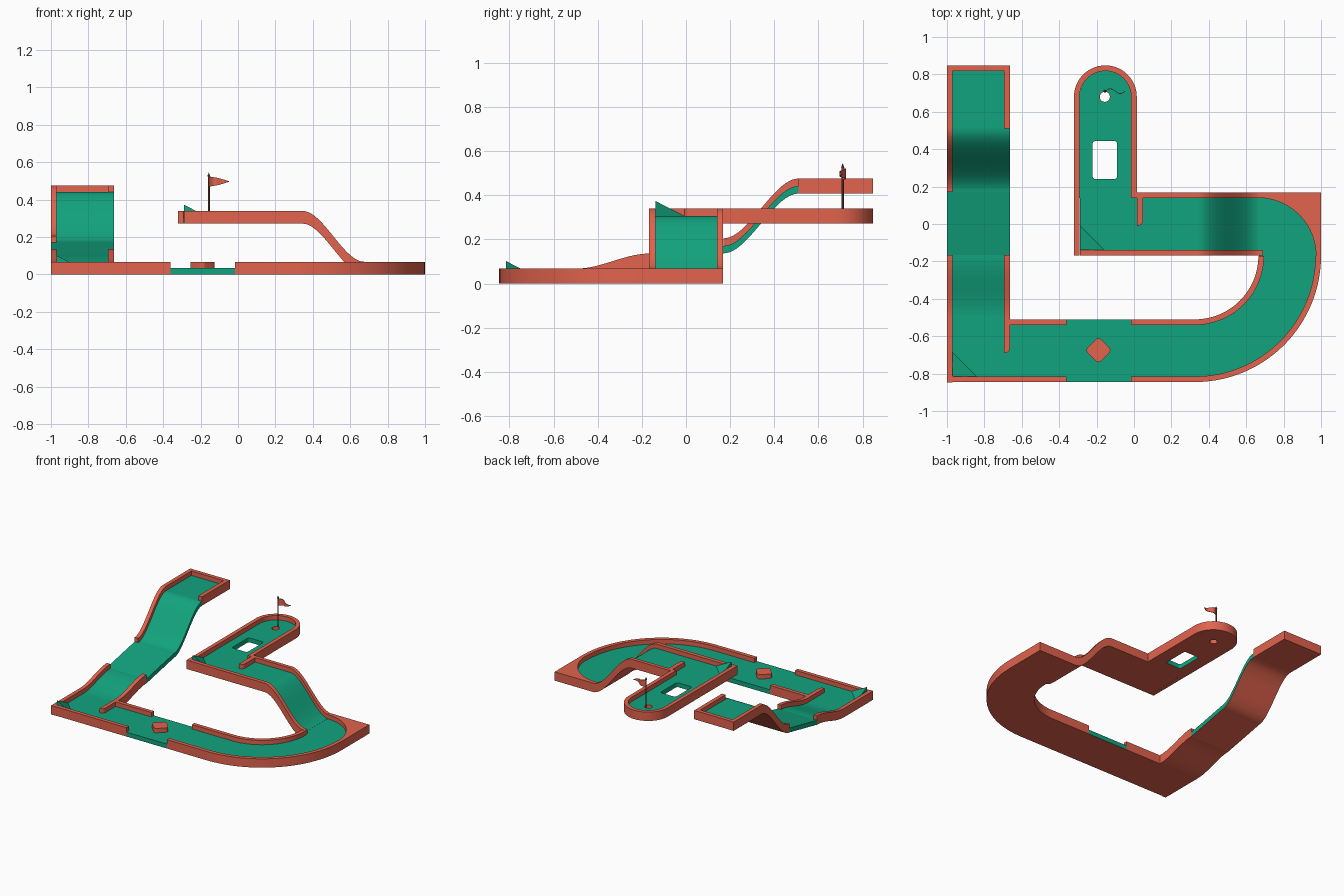
import bpy, bmesh
from math import pi, sin, cos, sqrt, radians

if "Cube" in bpy.data.objects:
    bpy.data.objects.remove(bpy.data.objects["Cube"])

def material(name, rgb):
    m = bpy.data.materials.new(name)
    m.diffuse_color = (*rgb, 1)
    m.use_nodes = True
    m.node_tree.nodes["Principled BSDF"].inputs["Base Color"].default_value = m.diffuse_color
    return m

GREEN = material("turf_green", (0.006, 0.37, 0.21))
RED = material("border_red", (0.76, 0.125, 0.075))
BROWN = material("pole_brown", (0.20, 0.07, 0.05))
FLOOR, WALL, DECK = 0.034, 0.068, 0.272   # turf height, border height, raised level


def finish(name, bm, mat):
    """Make an object; turf parts get a red underside."""
    bmesh.ops.recalc_face_normals(bm, faces=bm.faces)
    me = bpy.data.meshes.new(name)
    me.materials.append(mat)
    if mat == GREEN:
        me.materials.append(RED)
        bm.normal_update()
        for f in bm.faces:
            f.material_index = int(f.normal.z < -0.3)
    bm.to_mesh(me)
    bm.free()
    ob = bpy.data.objects.new(name, me)
    bpy.context.collection.objects.link(ob)
    bpy.ops.object.select_all(action='DESELECT')
    ob.select_set(True)
    bpy.context.view_layer.objects.active = ob
    bpy.ops.object.shade_smooth_by_angle(angle=radians(30))
    return ob


def loft(name, stations, mat):
    """Solid through stations (ax, ay, bx, by, z_low, z_high)."""
    bm = bmesh.new()
    rings = [[bm.verts.new(p) for p in ((ax, ay, lo), (bx, by, lo), (bx, by, hi), (ax, ay, hi))]
             for ax, ay, bx, by, lo, hi in stations]
    for r, s in zip(rings, rings[1:]):
        for i in range(4):
            j = (i + 1) % 4
            bm.faces.new((r[i], r[j], s[j], s[i]))
    bm.faces.new(rings[0])
    bm.faces.new(rings[-1][::-1])
    return finish(name, bm, mat)


def ease(t):
    t = min(max(t, 0), 1)
    return t * t * (3 - 2 * t)


def steps(a, b, n):
    return [a + (b - a) * i / n for i in range(n + 1)]


def lane_z(y):
    """Underside height of the left lane."""
    if y > 0.17:
        return 0.137 + 0.271 * ease((y - 0.17) / 0.34)
    if y > -0.167:
        return 0.068 + 0.069 * (y + 0.167) / 0.337
    return 0.068 * ease((y + 0.495) / 0.328)


def ramp_z(x):
    """Underside height of the right ramp."""
    return DECK * (1 - ease((x - 0.345) / 0.33))


def along_y(name, x0, x1, y0, y1, mat, zf=lane_z, n=1):
    h = FLOOR if mat == GREEN else WALL
    return loft(name, [(x0, y, x1, y, zf(y), zf(y) + h) for y in steps(y0, y1, n)], mat)


def along_x(name, y0, y1, x0, x1, mat, zf=lambda x: 0, n=1):
    h = FLOOR if mat == GREEN else WALL
    return loft(name, [(x, y0, x, y1, zf(x), zf(x) + h) for x in steps(x0, x1, n)], mat)


def arc(name, c, r0, r1, a0, a1, lo, hi, mat, n=24):
    return loft(name, [(c[0] + r0 * cos(a), c[1] + r0 * sin(a),
                        c[0] + r1 * cos(a), c[1] + r1 * sin(a), lo, hi)
                       for a in steps(a0, a1, n)], mat)


def stub(name, x0, x1, y_top, y_end, z):
    """Short divider with one rounded end corner."""
    w = (x1 - x0) * 0.85
    st = [(x0, y_top, x1, y_top, z + 0.02, z + WALL)]
    for a in steps(0, pi / 2, 5):
        y = y_end + w * (1 - sin(a))
        st.append((x0, y, x1 - w * (1 - cos(a)), y, z + 0.02, z + WALL))
    return loft(name, st, RED)


def round_rect(cx, cy, hx, hy, r, rot=0.0):
    pts = []
    for q, (sx, sy) in enumerate(((1, 1), (-1, 1), (-1, -1), (1, -1))):
        for a in steps(q * pi / 2, (q + 1) * pi / 2, 5):
            x, y = sx * (hx - r) + r * cos(a), sy * (hy - r) + r * sin(a)
            pts.append((cx + x * cos(rot) - y * sin(rot), cy + x * sin(rot) + y * cos(rot)))
    return pts


def plate(name, loops, lo, hi, mat):
    """Flat plate; loops after the first are holes."""
    cu = bpy.data.curves.new(name + "_outline", 'CURVE')
    cu.dimensions, cu.fill_mode, cu.extrude = '2D', 'BOTH', (hi - lo) / 2
    for pts in loops:
        sp = cu.splines.new('POLY')
        sp.points.add(len(pts) - 1)
        for p, (x, y) in zip(sp.points, pts):
            p.co = (x, y, 0, 1)
        sp.use_cyclic_u = True
    tmp = bpy.data.objects.new(name + "_outline", cu)
    bpy.context.collection.objects.link(tmp)
    me = bpy.data.meshes.new_from_object(tmp.evaluated_get(bpy.context.evaluated_depsgraph_get()))
    bpy.data.objects.remove(tmp)
    bm = bmesh.new()
    bm.from_mesh(me)
    bmesh.ops.remove_doubles(bm, verts=bm.verts, dist=1e-5)
    bmesh.ops.translate(bm, verts=bm.verts, vec=(0, 0, (lo + hi) / 2))
    return finish(name, bm, mat)


def corner_wedge(name, x, y, z):
    """Sloped deflector filling a corner."""
    bm = bmesh.new()
    a, b, c, d = [bm.verts.new(p) for p in
                  ((x, y, z), (x + 0.13, y, z), (x, y + 0.13, z), (x, y, z + 0.068))]
    for f in ((a, c, b), (a, b, d), (a, d, c), (b, c, d)):
        bm.faces.new(f)
    ob = finish(name, bm, GREEN)
    return ob


# Left lane: start box, steep drop, open slope, gentle drop
along_y("start_turf", -0.97, -0.695, 0.51, 0.82, GREEN)
along_y("drop_turf", -0.97, -0.664, 0.17, 0.51, GREEN, n=24)
along_y("open_slope_turf", -1, -0.664, -0.167, 0.17, GREEN)
along_y("gentle_turf", -0.97, -0.695, -0.54, -0.167, GREEN, n=20)
along_y("start_left_border", -1, -0.97, 0.17, 0.848, RED, n=48)
along_y("start_right_border", -0.695, -0.664, 0.51, 0.848, RED)
along_y("start_back_border", -0.97, -0.695, 0.818, 0.848, RED)
along_y("lane_left_border", -1, -0.97, -0.848, -0.167, RED, n=44)
along_y("lane_right_border", -0.695, -0.664, -0.54, -0.167, RED, n=24)
stub("lane_divider", -0.695, -0.664, -0.53, -0.69, 0)

# Front lane with open middle tile and diamond obstacle
along_x("front_left_turf", -0.815, -0.54, -0.97, -0.36, GREEN)
along_x("open_tile_turf", -0.845, -0.51, -0.36, -0.015, GREEN)
along_x("front_right_turf", -0.815, -0.54, -0.015, 0.325, GREEN)
for side, y in (("outer", -0.845), ("inner", -0.54)):
    along_x(f"front_left_{side}_border", y, y + 0.03, -0.97 if side == "outer" else -0.664, -0.36, RED)
    along_x(f"front_right_{side}_border", y, y + 0.03, -0.015, 0.325, RED)
plate("diamond_obstacle", [round_rect(-0.19, -0.675, 0.051, 0.051, 0.02, pi / 4)], 0.03, WALL, RED)
corner_wedge("lane_corner_wedge", -0.97, -0.815, FLOOR)

# Wide bend
BEND = (0.325, -0.17)
arc("bend_turf", BEND, 0.37, 0.645, -pi / 2, 0, 0, FLOOR, GREEN, 32)
arc("bend_outer_border", BEND, 0.645, 0.675, -pi / 2, 0, 0, WALL, RED, 32)
arc("bend_inner_border", BEND, 0.34, 0.37, -pi / 2, 0, 0, WALL, RED, 32)

# Tight turn with square outer block
TURN = (0.663, -0.17)
arc("turn_turf", TURN, 0.004, 0.31, 0, pi / 2, 0, FLOOR, GREEN)
loft("turn_corner_block",
     [(TURN[0] + 0.31 * cos(a), TURN[1] + 0.31 * sin(a),
       TURN[0] + 0.338 * cos(a) / max(cos(a), sin(a)),
       TURN[1] + 0.338 * sin(a) / max(cos(a), sin(a)), 0, WALL)
      for a in steps(0, pi / 2, 24)], RED)

# Ramp up to the raised deck
along_x("ramp_turf", -0.138, 0.14, 0.345, 0.663, GREEN, ramp_z, 24)
along_x("deck_turf", -0.138, 0.14, -0.29, 0.345, GREEN, ramp_z)
along_x("ramp_back_border", 0.14, 0.168, 0.015, 0.663, RED, ramp_z, 48)
along_x("ramp_front_border", -0.168, -0.138, -0.29, 0.69, RED, ramp_z, 60)
stub("deck_divider", 0.015, 0.048, 0.15, -0.01, DECK)
corner_wedge("deck_corner_wedge", -0.29, -0.138, DECK + FLOOR)

# Final green with window opening and cup
GX, GY = -0.153, 0.68
outline = [(GX + 0.138, 0.14)] + [(GX + 0.138 * cos(a), GY + 0.138 * sin(a))
                                  for a in steps(0, pi, 24)] + [(GX - 0.138, 0.14)]
cup = [(GX - 0.003 + 0.03 * cos(a), GY + 0.03 * sin(a)) for a in steps(0, 2 * pi, 20)[:-1]]
plate("final_turf", [outline, round_rect(-0.156, 0.342, 0.065, 0.102, 0.015), cup],
      DECK, DECK + FLOOR, GREEN)
arc("cup_lining", (GX - 0.003, GY), 0.027, 0.03, 0, 2 * pi, DECK, DECK + FLOOR, RED, 20)
ends = (DECK, DECK + WALL)
loft("final_border",
     [(GX + 0.138, 0.14, GX + 0.168, 0.14, *ends)] +
     [(GX + 0.138 * cos(a), GY + 0.138 * sin(a), GX + 0.168 * cos(a), GY + 0.168 * sin(a), *ends)
      for a in steps(0, pi, 28)] +
     [(GX - 0.138, -0.168, GX - 0.168, -0.168, *ends)], RED)

# Flag
def rod(name, r0, r1, lo, hi):
    bm = bmesh.new()
    bmesh.ops.create_cone(bm, cap_ends=True, segments=8, radius1=r0, radius2=r1, depth=hi - lo)
    bmesh.ops.translate(bm, verts=bm.verts, vec=(-0.156, 0.71, (lo + hi) / 2))
    return finish(name, bm, BROWN)

rod("flag_pole", 0.005, 0.005, DECK + 0.02, 0.53)
rod("flag_pole_tip", 0.008, 0.0005, 0.525, 0.545)
flag = []
for t in steps(0, 1, 12):
    x, y = -0.153 + 0.105 * t, 0.71 + 0.013 * sin(2 * pi * t)
    half = 0.026 * (1 - 0.95 * t ** 1.5)
    flag.append((x, y - 0.002, x, y + 0.002, 0.497 - half, 0.497 + half))
loft("flag_pennant", flag, RED)
